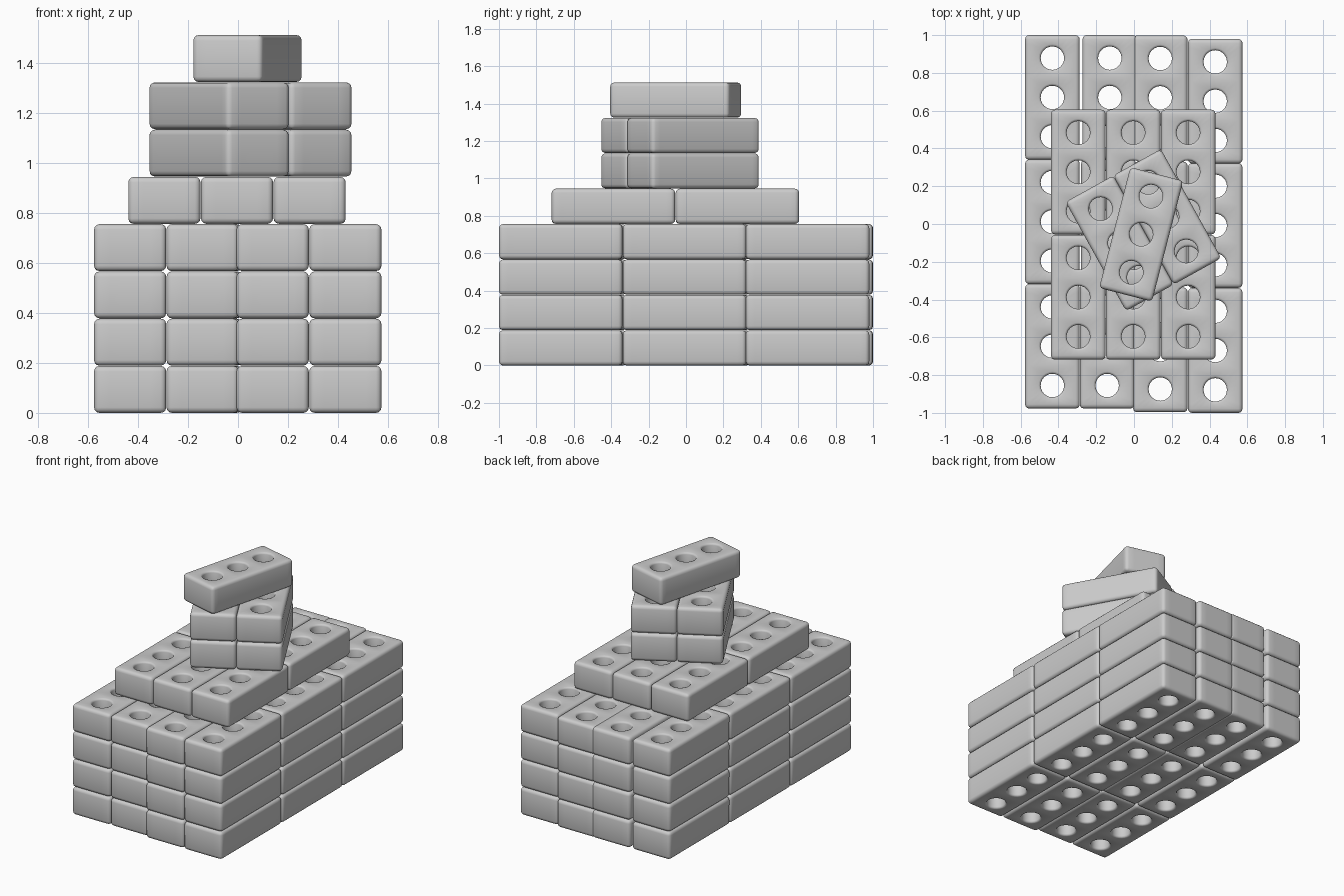
import bpy, bmesh
from math import cos, sin, pi, radians

if "Cube" in bpy.data.objects:
    bpy.data.objects.remove(bpy.data.objects["Cube"])

L, W, H = 0.66, 0.289, 0.188      # brick length (y), width (x), height
PITCH = 0.1893                    # layer spacing
HOLE_R, HOLE_GAP, SEG = 0.062, 0.208, 24


def make_brick_mesh():
    """Rounded brick with three round through-holes along its length."""
    bm = bmesh.new()
    cells = [(-L / 2, -HOLE_GAP / 2), (-HOLE_GAP / 2, HOLE_GAP / 2), (HOLE_GAP / 2, L / 2)]
    for i, (y0, y1) in enumerate(cells):
        mid, half = (y0 + y1) / 2, (y1 - y0) / 2
        hole_y = (i - 1) * HOLE_GAP
        inner, outer = [], []
        for k in range(SEG):
            a = 2 * pi * k / SEG
            c, s = cos(a), sin(a)
            m = max(abs(c), abs(s))
            inner.append(bm.verts.new((HOLE_R * c, hole_y + HOLE_R * s, 0)))
            outer.append(bm.verts.new((W / 2 * c / m, mid + half * s / m, 0)))
        for k in range(SEG):
            n = (k + 1) % SEG
            bm.faces.new((inner[k], outer[k], outer[n], inner[n]))
    bmesh.ops.remove_doubles(bm, verts=bm.verts, dist=1e-4)
    # thicken the perforated sheet
    ret = bmesh.ops.extrude_face_region(bm, geom=bm.faces[:], use_keep_orig=True)
    top = [g for g in ret["geom"] if isinstance(g, bmesh.types.BMVert)]
    bmesh.ops.translate(bm, verts=top, vec=(0, 0, H))
    bmesh.ops.recalc_face_normals(bm, faces=bm.faces)

    def sharp(outside):
        found = []
        for e in bm.edges:
            if len(e.link_faces) == 2 and e.calc_face_angle(0) > radians(60):
                on_rim = all(abs(v.co.x) > W / 2 - 1e-4 or abs(v.co.y) > L / 2 - 1e-4
                             for v in e.verts)
                if on_rim == outside:
                    found.append(e)
        return found

    # soften hole rims, then outer edges
    bmesh.ops.bevel(bm, geom=sharp(False), offset=0.012, segments=2, profile=0.5, affect='EDGES')
    bmesh.ops.bevel(bm, geom=sharp(True), offset=0.022, segments=3, profile=0.5, affect='EDGES')
    bmesh.ops.recalc_face_normals(bm, faces=bm.faces)
    mesh = bpy.data.meshes.new("brick")
    bm.to_mesh(mesh)
    bm.free()
    mesh.shade_smooth()
    return mesh


brick_mesh = make_brick_mesh()


def brick(name, x, y, layer, angle=0):
    ob = bpy.data.objects.new(name, brick_mesh)
    ob.location = (x, y, layer * PITCH)
    ob.rotation_euler.z = radians(angle)
    bpy.context.collection.objects.link(ob)


# base: four layers of 4 x 3 bricks, slightly uneven
base = [
    [(-0.432, -0.647), (-0.432, 0.012), (-0.432, 0.67)],
    [(-0.142, -0.647), (-0.135, 0.012), (-0.128, 0.67)],
    [(0.139, -0.666), (0.139, 0.0), (0.139, 0.668)],
    [(0.43, -0.67), (0.43, -0.008), (0.43, 0.65)],
]
for layer in range(4):
    for column in base:
        for x, y in column:
            brick("base_brick", x, y, layer)

# middle tier: 3 x 2 bricks
for x in (-0.295, -0.004, 0.287):
    for y in (-0.388, 0.275):
        brick("middle_brick", x, y, 4)

# turned pairs, two layers
A = 29
for layer in (5, 6):
    for side in (-1, 1):
        brick("turned_brick", 0.05 + side * 0.144 * cos(radians(A)),
              -0.032 + side * 0.144 * sin(radians(A)), layer, A)

# single brick on top
brick("top_brick", 0.038, -0.055, 7, -14.5)
